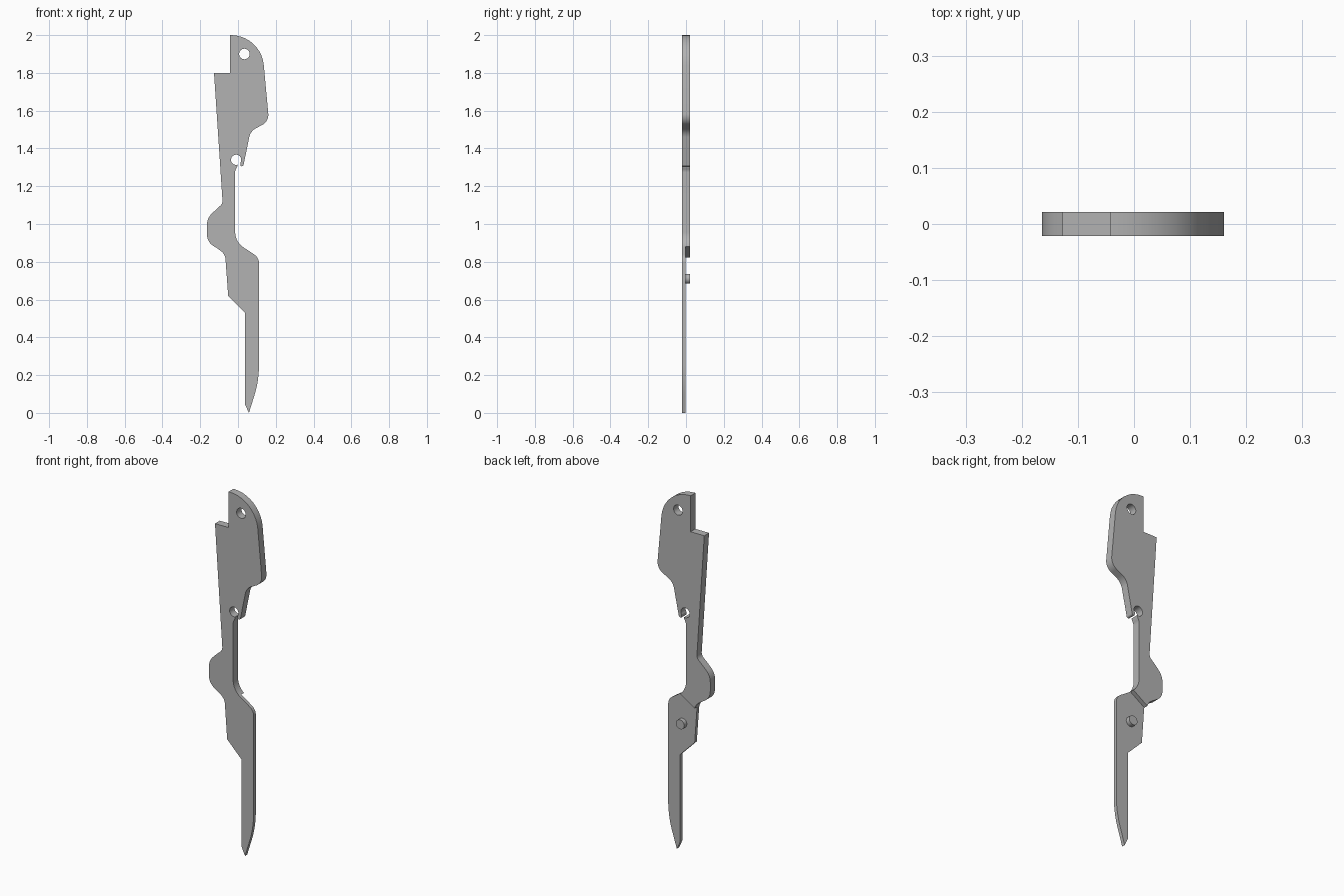
import bpy, bmesh
from math import radians, tan, sin, cos, atan2
from mathutils import Vector, Matrix

if "Cube" in bpy.data.objects:
    bpy.data.objects.remove(bpy.data.objects["Cube"])

HALF = 0.021          # half of the plate thickness
BLADE_BACK = -0.002   # back surface of the thin blade

steel = bpy.data.materials.new("plain grey")
steel.use_nodes = True
steel.diffuse_color = (0.45, 0.45, 0.45, 1)
steel.node_tree.nodes["Principled BSDF"].inputs["Base Color"].default_value = (0.45, 0.45, 0.45, 1)


def arc(cx, cz, r, start, end, n):
    """Points on a circle between two angles in degrees."""
    step = (end - start) / n
    return [(cx + r * cos(radians(start + i * step)),
             cz + r * sin(radians(start + i * step))) for i in range(n + 1)]


def fillet(corners, n=10):
    """Round each (x, z, radius) corner of a closed outline."""
    pts = []
    for i, (x, z, r) in enumerate(corners):
        p = Vector((x, z))
        if r == 0:
            pts.append(p)
            continue
        a = (Vector(corners[i - 1][:2]) - p).normalized()
        b = (Vector(corners[(i + 1) % len(corners)][:2]) - p).normalized()
        half = a.angle(b) / 2
        centre = p + (a + b).normalized() * (r / sin(half))
        t = r / tan(half)
        u, v = p + a * t - centre, p + b * t - centre
        turn = atan2(u.x * v.y - u.y * v.x, u.dot(v))
        pts += [centre + Matrix.Rotation(turn * k / n, 2) @ u for k in range(n + 1)]
    return pts


def extrude_outlines(name, outlines, half):
    """Fill the outlines (inner ones become holes) and extrude along y."""
    cu = bpy.data.curves.new(name, "CURVE")
    cu.dimensions, cu.fill_mode, cu.extrude = "2D", "BOTH", half
    for pts in outlines:
        sp = cu.splines.new("POLY")
        sp.points.add(len(pts) - 1)
        for q, p in zip(sp.points, pts):
            q.co = (p[0], p[1], 0, 1)
        sp.use_cyclic_u = True
    tmp = bpy.data.objects.new(name + "_profile", cu)
    bpy.context.collection.objects.link(tmp)
    dg = bpy.context.evaluated_depsgraph_get()
    me = bpy.data.meshes.new_from_object(tmp.evaluated_get(dg))
    bpy.data.objects.remove(tmp)
    bm = bmesh.new()
    bm.from_mesh(me)
    bmesh.ops.remove_doubles(bm, verts=bm.verts, dist=1e-5)
    bmesh.ops.transform(bm, matrix=Matrix.Rotation(radians(90), 4, "X"), verts=bm.verts)
    bmesh.ops.recalc_face_normals(bm, faces=bm.faces)
    bm.to_mesh(me)
    bm.free()
    me.materials.clear()
    me.materials.append(steel)
    ob = bpy.data.objects.new(name, me)
    bpy.context.collection.objects.link(ob)
    return ob


def smooth(ob):
    bpy.ops.object.select_all(action="DESELECT")
    ob.select_set(True)
    bpy.context.view_layer.objects.active = ob
    bpy.ops.object.shade_smooth_by_angle(angle=radians(30))


# Outline: rounded head, hook, open pivot hole, neck, blade, thumb bulge
open_hole = [(x, z, 0) for x, z in arc(-0.01, 1.34, 0.027, -35, 285, 28)]
outline = fillet([
    (-0.043, 2.0, 0), (0.122, 2.0, 0.175),
    (0.164, 1.543, 0.06), (0.066, 1.492, 0.07), (0.027, 1.3, 0.01),
    (0.013, 1.308, 0)] + open_hole + [
    (-0.003, 1.307, 0), (-0.015, 1.283, 0.04),
    (-0.015, 0.905, 0.1), (0.111, 0.822, 0.055),
    (0.111, 0.17, 0.55), (0.058, 0.0, 0),
    (0.054, 0.008, 0), (0.037, 0.045, 0),
    (0.037, 0.53, 0), (-0.052, 0.62, 0),
    (-0.068, 0.84, 0.06), (-0.105, 0.868, 0),
    (-0.164, 0.905, 0.07), (-0.164, 1.03, 0.08), (-0.115, 1.078, 0),
    (-0.081, 1.108, 0.035),
    (-0.127, 1.8, 0), (-0.043, 1.8, 0)])
top_hole = arc(0.034, 1.9, 0.028, 0, 348.75, 31)
body = extrude_outlines("body", [outline, top_hole], HALF)

# Cut away the back of the blade below a slanted step
slant = radians(33)
bm = bmesh.new()
bmesh.ops.create_cube(bm, size=2)
bmesh.ops.translate(bm, verts=bm.verts, vec=(0, 1 + BLADE_BACK, -1))
bmesh.ops.transform(bm, verts=bm.verts, matrix=Matrix.Translation((-0.03, 0, 0.848))
                    @ Matrix.Rotation(-slant, 4, "Y"))
me = bpy.data.meshes.new("step_cutter")
bm.to_mesh(me)
bm.free()
cutter = bpy.data.objects.new("step_cutter", me)
cutter.hide_render = True
bpy.context.collection.objects.link(cutter)
mod = body.modifiers.new("step", "BOOLEAN")
mod.operation, mod.solver, mod.object = "DIFFERENCE", "EXACT", cutter
bpy.context.view_layer.objects.active = body
bpy.ops.object.modifier_apply(modifier=mod.name)
bpy.data.objects.remove(cutter)
smooth(body)

# Round pin on the back of the blade
bpy.ops.mesh.primitive_cylinder_add(
    vertices=32, radius=0.026, depth=HALF - BLADE_BACK + 0.004,
    location=(0.022, (HALF + BLADE_BACK - 0.004) / 2, 0.71),
    rotation=(radians(90), 0, 0))
pin = bpy.context.object
pin.name = "blade_pin"
pin.data.materials.append(steel)
smooth(pin)
